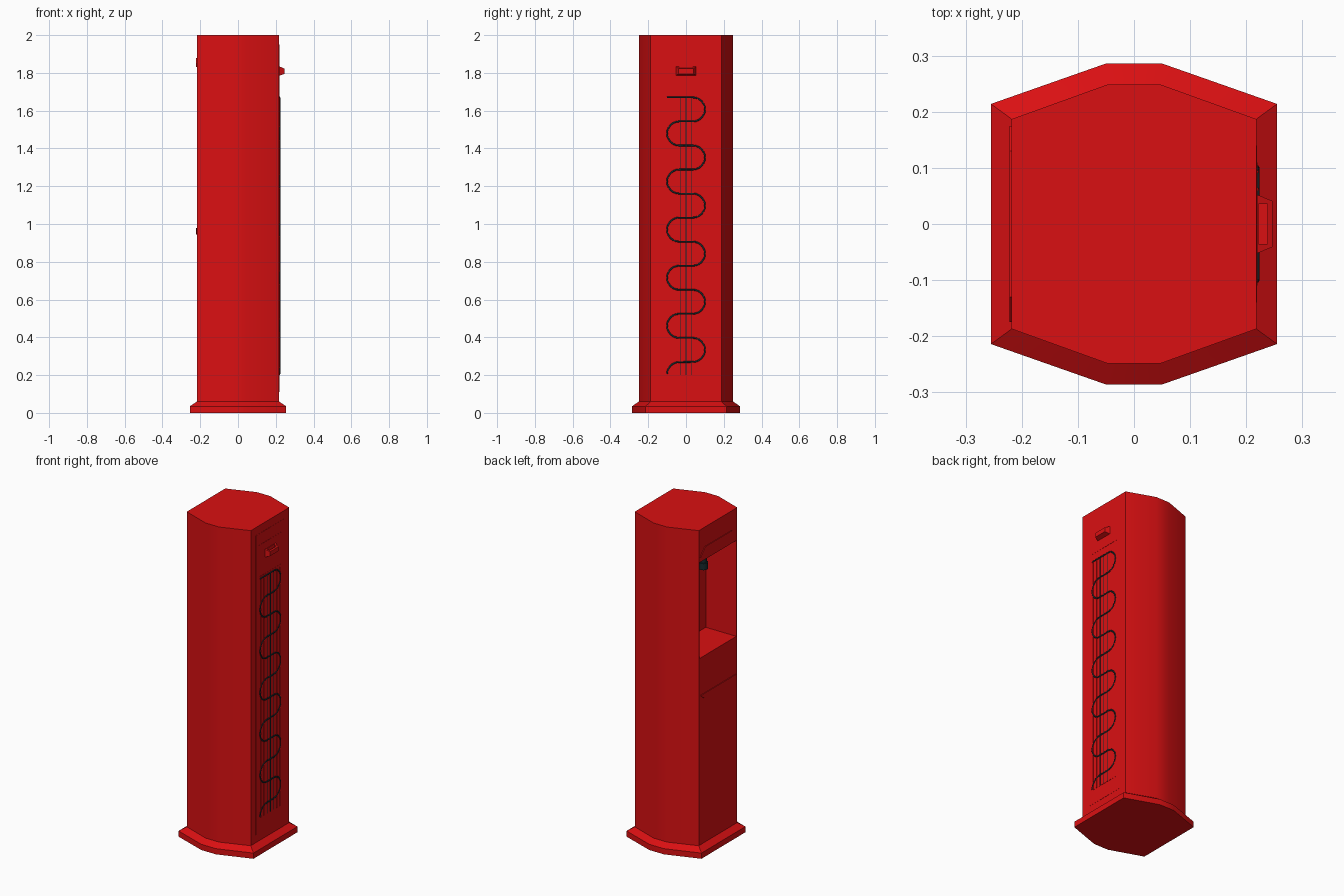
import bpy, bmesh, math
from mathutils import Vector

if "Cube" in bpy.data.objects:
    bpy.data.objects.remove(bpy.data.objects["Cube"], do_unlink=True)


def material(name, rgb, rough=0.5):
    m = bpy.data.materials.new(name)
    m.use_nodes = True
    m.diffuse_color = (*rgb, 1)
    node = m.node_tree.nodes["Principled BSDF"]
    node.inputs["Base Color"].default_value = (*rgb, 1)
    node.inputs["Roughness"].default_value = rough
    return m


RED = material("bright red", (0.70, 0.005, 0.006))
DARK = material("dark teal", (0.008, 0.022, 0.026))


def loft(name, rings, mat):
    """Closed solid through a list of equal-length rings of points."""
    bm = bmesh.new()
    loops = [[bm.verts.new(p) for p in ring] for ring in rings]
    n = len(loops[0])
    for a, b in zip(loops, loops[1:]):
        for i in range(n):
            j = (i + 1) % n
            bm.faces.new((a[i], a[j], b[j], b[i]))
    bm.faces.new(loops[0][::-1])
    bm.faces.new(loops[-1])
    bmesh.ops.recalc_face_normals(bm, faces=bm.faces)
    me = bpy.data.meshes.new(name)
    bm.to_mesh(me)
    bm.free()
    me.materials.append(mat)
    ob = bpy.data.objects.new(name, me)
    bpy.context.collection.objects.link(ob)
    return ob


def block(name, x, y, z, mat=RED):
    """Box from (low, high) ranges."""
    return loft(name, [[(x[0], b, c), (x[1], b, c), (x[1], d, c), (x[0], d, c)]
                       for c in z for b, d in [y]], mat)


def outline(side, corner, end, flat, z):
    """Eight-sided plan with shallow bowed front and back."""
    half = [(side, -corner), (side, corner), (flat, end), (-flat, end)]
    return [(x, y, z) for x, y in half + [(-x, -y) for x, y in half]]


def activate(ob):
    bpy.ops.object.select_all(action="DESELECT")
    ob.select_set(True)
    bpy.context.view_layer.objects.active = ob


def smooth(ob):
    activate(ob)
    bpy.ops.object.shade_smooth_by_angle(angle=math.radians(30))


def cut(ob, cutter):
    cutter.hide_render = True
    mod = ob.modifiers.new("cut", "BOOLEAN")
    mod.operation, mod.solver, mod.object = "DIFFERENCE", "EXACT", cutter
    activate(ob)
    bpy.ops.object.modifier_apply(modifier=mod.name)
    bpy.data.objects.remove(cutter, do_unlink=True)


# Plinth with sloping shoulder
PLINTH = (0.255, 0.214, 0.286, 0.05)
BODY = (0.218, 0.187, 0.249, 0.046)
plinth = loft("plinth", [outline(*PLINTH, 0), outline(*PLINTH, 0.035),
                         outline(*BODY, 0.06)], RED)
smooth(plinth)

# Column with the filling alcove cut into its side
column = loft("column", [outline(*BODY, 0.05), outline(*BODY, 2)], RED)
cut(column, block("alcove_cutter", (-0.4, -0.01), (-0.178, 0.178), (1.21, 1.80)))
smooth(column)

# Trim lips above and below the alcove, with chamfered outer corners
for name, inner, outer in (("upper_lip", 1.83, 1.88), ("lower_lip", 0.98, 0.945)):
    loft(name, [[(x, -0.175, inner), (x, 0.175, inner),
                 (x, 0.13, outer), (x, -0.13, outer)] for x in (-0.222, -0.215)], RED)

# Spout hanging from the alcove ceiling
for name, radius, low, high in (("spout", 0.018, 1.68, 1.81),
                                ("spout_tip", 0.025, 1.67, 1.71)):
    bpy.ops.mesh.primitive_cylinder_add(vertices=20, radius=radius, depth=high - low,
                                        location=(-0.12, 0, (low + high) / 2))
    spout = bpy.context.object
    spout.name = name
    spout.data.materials.append(DARK)
    smooth(spout)

# Service door, hatch and grille panel: thin plates on the other side
FACE = BODY[0]
block("service_door", (FACE - 0.01, FACE + 0.001), (-0.14, 0.14), (0.11, 1.95))
block("hatch", (FACE - 0.01, FACE + 0.002), (-0.11, 0.11), (1.72, 1.88))
block("grille_panel", (FACE - 0.01, FACE + 0.002), (-0.105, 0.105), (0.2, 1.685))

# Grille bars
for i in range(-3, 4):
    y = i * 0.031
    block("grille_bar", (FACE, FACE + 0.004), (y - 0.002, y + 0.002), (0.2, 1.67),
          DARK if abs(i) < 2 else RED)

# Tapered latch with a finger notch open at the top
latch = loft("latch", [[(x, -w, lo), (x, w, lo), (x, w, hi), (x, -w, hi)]
                       for x, w, lo, hi in ((FACE - 0.005, 0.055, 1.783, 1.837),
                                            (0.247, 0.041, 1.795, 1.822))], RED)
cut(latch, block("notch_cutter", (0.222, 0.238), (-0.036, 0.036), (1.803, 1.9)))

# Serpentine wave ornament
STEP, WIDE = 0.1273, 0.1
R = STEP / 2
path = [(-WIDE + R - R * math.cos(t * math.pi / 16), 0.205 + R * math.sin(t * math.pi / 16))
        for t in range(9)]
for k in range(11):
    side = 1 if k % 2 == 0 else -1
    mid = 0.27 + (k + 0.5) * STEP
    path += [(side * (WIDE - R + R * math.cos(a)), mid + R * math.sin(a))
             for a in [math.pi * (t / 12 - 0.5) for t in range(13)]]
path.append((-WIDE, 0.27 + 11 * STEP))

curve = bpy.data.curves.new("wave_ornament", "CURVE")
curve.dimensions = "3D"
curve.bevel_depth = 0.005
curve.bevel_resolution = 1
curve.use_fill_caps = True
spline = curve.splines.new("POLY")
spline.points.add(len(path) - 1)
for point, (y, z) in zip(spline.points, path):
    point.co = (FACE + 0.001, y, z, 1)
curve.materials.append(DARK)
bpy.context.collection.objects.link(bpy.data.objects.new("wave_ornament", curve))
